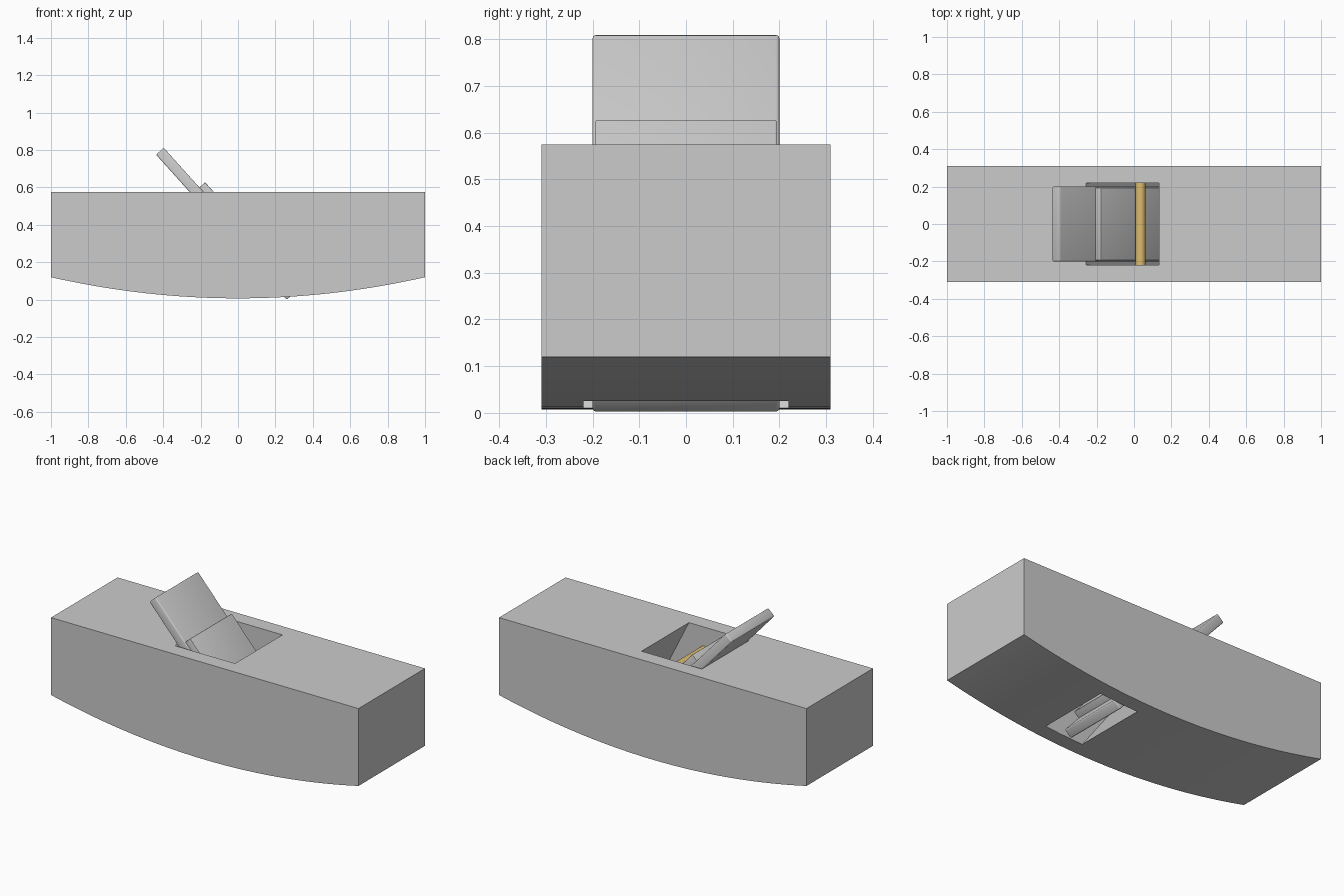
import bpy, bmesh, math
from mathutils import Vector

if "Cube" in bpy.data.objects:
    bpy.data.objects.remove(bpy.data.objects["Cube"])


def extrude_profile(name, pts, half_width, bevel=0):
    """Extrude an XZ profile symmetrically along Y."""
    bm = bmesh.new()
    face = bm.faces.new([bm.verts.new((x, -half_width, z)) for x, z in pts])
    ext = bmesh.ops.extrude_face_region(bm, geom=[face])
    verts = [v for v in ext["geom"] if isinstance(v, bmesh.types.BMVert)]
    bmesh.ops.translate(bm, verts=verts, vec=(0, 2 * half_width, 0))
    bmesh.ops.recalc_face_normals(bm, faces=bm.faces)
    if bevel:
        bmesh.ops.bevel(bm, geom=bm.edges[:], offset=bevel, segments=3,
                        profile=0.5, affect='EDGES')
    mesh = bpy.data.meshes.new(name)
    bm.to_mesh(mesh)
    bm.free()
    obj = bpy.data.objects.new(name, mesh)
    bpy.context.collection.objects.link(obj)
    return obj


def smooth(obj):
    bpy.ops.object.select_all(action='DESELECT')
    obj.select_set(True)
    bpy.context.view_layer.objects.active = obj
    bpy.ops.object.shade_smooth_by_angle(angle=math.radians(30))


def slab(name, back_top, back_end, thickness, half_width, bevel):
    """Flat bar leaning along the line back_top -> back_end."""
    a, b = Vector(back_top), Vector(back_end)
    d = (b - a).normalized()
    n = Vector((-d.y, d.x)) * thickness
    obj = extrude_profile(name, [a, b, b + n, a + n], half_width, bevel)
    smooth(obj)
    return obj


# Wooden body with an arched sole
N = 40
sole = [(-1 + 2 * i / N, 0.007 + 0.113 * (-1 + 2 * i / N) ** 2) for i in range(N + 1)]
body = extrude_profile("plane_body", sole + [(1, 0.575), (-1, 0.575)], 0.309)

# Tapered throat running from the top opening to the mouth in the sole
TOP, MOUTH = (-0.257, 0.135), (0.16, 0.415)


def throat_x(i, z):
    return MOUTH[i] + (TOP[i] - MOUTH[i]) * (z - 0.015) / 0.56


cutter = extrude_profile("throat_cutter", [
    (throat_x(0, -0.05), -0.05), (throat_x(1, -0.05), -0.05),
    (throat_x(1, 0.65), 0.65), (throat_x(0, 0.65), 0.65)], 0.22)
mod = body.modifiers.new("throat", 'BOOLEAN')
mod.object = cutter
mod.solver = 'EXACT'
bpy.context.view_layer.objects.active = body
bpy.ops.object.modifier_apply(modifier=mod.name)
bpy.data.objects.remove(cutter)
smooth(body)

# Cutting iron and the shorter wedge lying on it
slab("cutting_iron", (-0.438, 0.775), (0.26, 0.0), 0.055, 0.2, 0.007)
slab("wedge", (-0.213, 0.594), (0.205, 0.13), 0.05, 0.194, 0.003)

# Brass cross pin that holds the wedge
bpy.ops.mesh.primitive_cylinder_add(vertices=32, radius=0.027, depth=0.444,
                                    location=(0.035, 0, 0.437),
                                    rotation=(math.pi / 2, 0, 0))
pin = bpy.context.object
pin.name = "cross_pin"
brass = bpy.data.materials.new("brass")
brass.diffuse_color = (0.72, 0.5, 0.16, 1)
brass.use_nodes = True
brass.node_tree.nodes["Principled BSDF"].inputs["Base Color"].default_value = brass.diffuse_color
pin.data.materials.append(brass)
smooth(pin)
